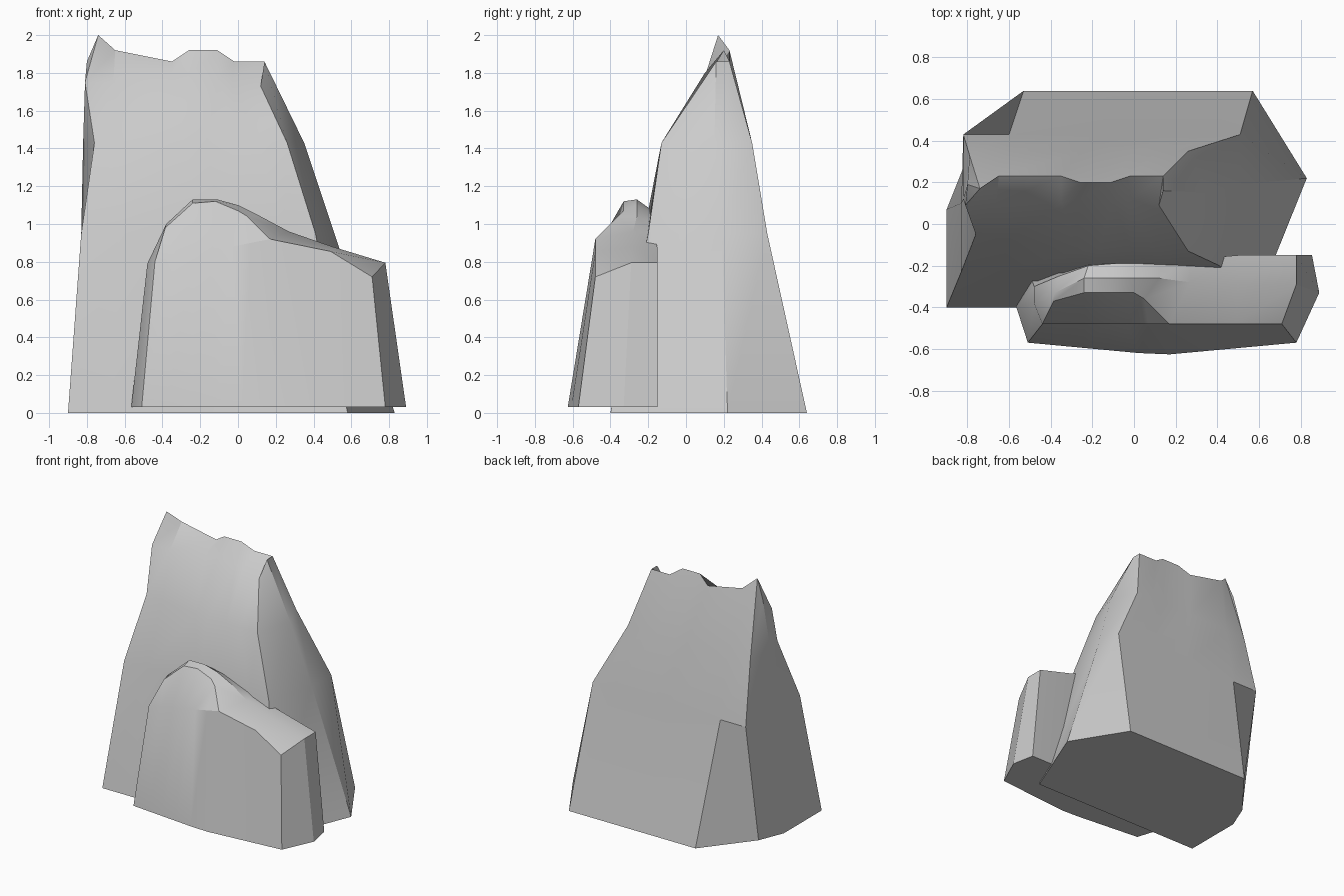
import bpy
import bmesh
import math
from mathutils import Vector

default_cube = bpy.data.objects.get("Cube")
if default_cube:
    bpy.data.objects.remove(default_cube, do_unlink=True)

# One plain stone colour
stone = bpy.data.materials.new("stone grey")
stone.use_nodes = True
colour = (0.6, 0.6, 0.6, 1)
stone.diffuse_color = colour
stone.node_tree.nodes["Principled BSDF"].inputs["Base Color"].default_value = colour


def bent_line(start, middle, end, knot, steps):
    """Points on a line from start to end that bends at the middle point."""
    start, middle, end = Vector(start), Vector(middle), Vector(end)
    points = []
    for step in steps:
        if step <= knot:
            points.append(start.lerp(middle, step / knot))
        else:
            points.append(middle.lerp(end, (step - knot) / (1 - knot)))
    return points


def add_row(bm, points):
    return [bm.verts.new(point) for point in points]


def bridge(bm, lower, upper, closed=False):
    """Fill the strip between two rows of equal length."""
    count = len(lower)
    for i in range(count if closed else count - 1):
        j = (i + 1) % count
        bm.faces.new((lower[i], lower[j], upper[j], upper[i]))


def finish(bm, name):
    bmesh.ops.remove_doubles(bm, verts=bm.verts, dist=0.001)
    bmesh.ops.recalc_face_normals(bm, faces=bm.faces)
    mesh = bpy.data.meshes.new(name)
    bm.to_mesh(mesh)
    bm.free()
    mesh.materials.append(stone)
    rock = bpy.data.objects.new(name, mesh)
    bpy.context.collection.objects.link(rock)
    bpy.ops.object.select_all(action="DESELECT")
    rock.select_set(True)
    bpy.context.view_layer.objects.active = rock
    bpy.ops.object.shade_smooth_by_angle(angle=math.radians(30))


def build_tall_rock():
    bm = bmesh.new()
    columns = (0, .16, .5, .6, .75, .86, 1)

    # Each level: height, front bend, right point, back bend, left point
    levels = [
        (0, [(-.9, -.4), (-.16, -.4), (.58, -.4)], (.83, .22),
         [(-.82, .27), (-.53, .64), (.57, .64)], (-.9, .07)),
        (.95, [(-.83, -.23), (-.2, -.21), (.41, -.2)], (.51, .19),
         [(-.82, .43), (-.6, .43), (.51, .43)], (-.83, .1)),
        (1.43, [(-.76, -.05), (-.28, -.13), (.26, -.13)], (.35, .15),
         [(-.79, .33), (-.6, .35), (.26, .35)], (-.82, .12)),
    ]
    rings = []
    for height, front, right, back, left in levels:
        front_row = bent_line(*front, .5, columns)
        back_row = bent_line(*back, .16, columns)
        ring = front_row + [Vector(right)] + back_row[::-1] + [Vector(left)]
        rings.append(add_row(bm, [(p.x, p.y, height) for p in ring]))

    # Jagged summit: front shoulder and crest line
    shoulder = [(-.81, .09, 1.75), (-.66, .1, 1.75), (-.35, .1, 1.8), (-.26, .12, 1.79),
                (-.1, .11, 1.77), (-.03, .11, 1.77), (.12, .09, 1.73)]
    crest = [(-.74, .17, 2), (-.65, .23, 1.92), (-.35, .23, 1.86), (-.26, .2, 1.92),
             (-.11, .2, 1.92), (-.02, .23, 1.86), (.14, .23, 1.86)]
    summit = add_row(bm, shoulder + [(.14, .16, 1.86)] + crest[::-1] + [(-.8, .19, 1.86)])
    rings.append(summit)

    for lower, upper in zip(rings, rings[1:]):
        bridge(bm, lower, upper, closed=True)
    count = len(columns)
    shoulder_row = summit[:count]
    crest_row = summit[count + 1:-1][::-1]
    bridge(bm, shoulder_row, crest_row)
    bm.faces.new((shoulder_row[-1], summit[count], crest_row[-1]))
    bm.faces.new((shoulder_row[0], crest_row[0], summit[-1]))
    bm.faces.new(rings[0][::-1])
    finish(bm, "tall_rock")


def build_low_rock():
    bm = bmesh.new()
    base = .03
    columns = [i / 8 for i in range(9)]

    # Ground outline: front, middle and back rows
    front_base = bent_line((-.51, -.57, base), (.13, -.63, base), (.78, -.57, base), .6, columns)
    middle_base = bent_line((-.565, -.4, base), (.1, -.37, base), (.89, -.33, base), .5, columns)
    back_base = bent_line((-.53, -.15, base), (.1, -.15, base), (.855, -.15, base), .5, columns)

    # Front face bends back along this line
    front_bend = bent_line((-.44, -.48, .8), (.17, -.48, .92), (.71, -.48, .72), .75, columns)
    front_bend[7] = Vector((.49, -.48, .855))

    # Rounded hump falling to a sloping shelf
    front_edge = [front_bend[0], (-.385, -.37, .98), (-.24, -.33, 1.11), (-.12, -.33, 1.12),
                  (0, -.33, 1.07), (.05, -.36, 1.04)] + front_bend[6:]
    ridge = [(-.48, -.38, .79), (-.38, -.33, 1), (-.24, -.26, 1.13), (-.11, -.26, 1.13),
             (0, -.26, 1.1), (.12, -.26, 1.04), (.27, -.28, .96), (.5, -.29, .88),
             (.78, -.29, .795)]
    back_edge = [(-.48, -.3, .79), (-.36, -.25, .98), (-.22, -.2, 1.08), (-.1, -.19, 1.08),
                 (0, -.19, 1.06), (.13, -.19, 1.01), (.27, -.17, .95), (.5, -.15, .87),
                 (.78, -.15, .795)]

    outline = [front_base, front_bend, front_edge, ridge, back_edge, back_base, middle_base]
    rows = [add_row(bm, row) for row in outline]
    for lower, upper in zip(rows, rows[1:] + rows[:1]):
        bridge(bm, lower, upper)

    # Two-faced ends, creased along the middle
    front, bend, edge, top, back, rear, middle = rows
    for end in (0, -1):
        bm.faces.new((front[end], middle[end], top[end], edge[end]))
        bm.faces.new((middle[end], rear[end], back[end], top[end]))
        bm.faces.new((front[end], edge[end], bend[end]))
    finish(bm, "low_rock")


build_tall_rock()
build_low_rock()
